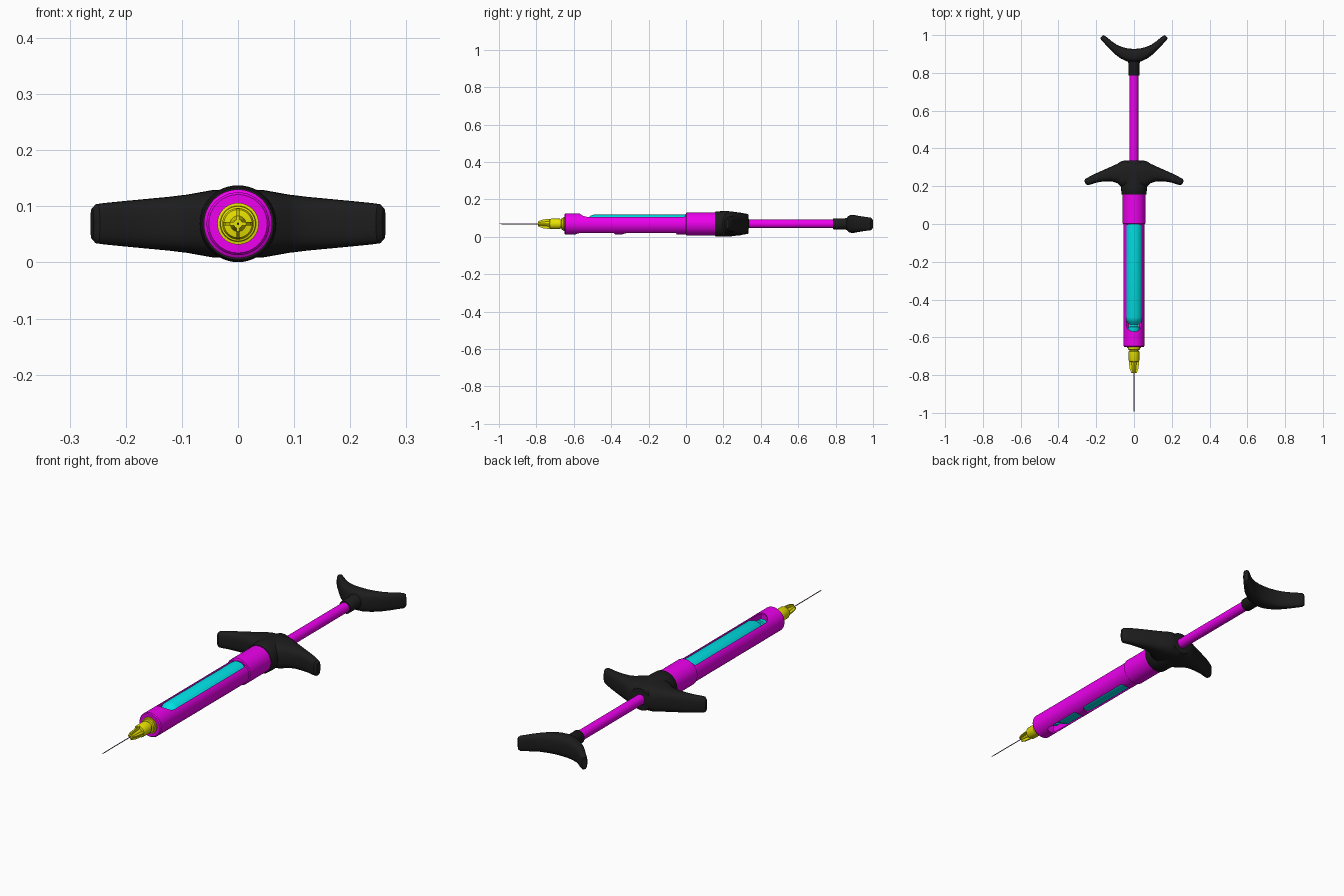
import bpy, bmesh, math
from mathutils import Matrix, Vector

if "Cube" in bpy.data.objects:
    bpy.data.objects.remove(bpy.data.objects["Cube"])

ZC = 0.069  # height of the long axis


def material(name, rgb):
    m = bpy.data.materials.new(name)
    m.diffuse_color = (*rgb, 1)
    m.use_nodes = True
    m.node_tree.nodes["Principled BSDF"].inputs["Base Color"].default_value = m.diffuse_color
    return m


PINK = material("magenta", (0.85, 0.0, 0.85))
CYAN = material("cyan", (0.0, 0.75, 0.78))
YELLOW = material("yellow", (0.8, 0.75, 0.0))
BLACK = material("black", (0.012, 0.012, 0.012))
STEEL = material("needle_steel", (0.3, 0.15, 0.33))


def finish(name, bm, mat, smooth=True):
    bmesh.ops.remove_doubles(bm, verts=bm.verts, dist=1e-6)
    bmesh.ops.recalc_face_normals(bm, faces=bm.faces)
    me = bpy.data.meshes.new(name)
    bm.to_mesh(me)
    bm.free()
    ob = bpy.data.objects.new(name, me)
    bpy.context.collection.objects.link(ob)
    me.materials.append(mat)
    if smooth:
        shade(ob)
    return ob


def activate(ob):
    bpy.ops.object.select_all(action='DESELECT')
    ob.select_set(True)
    bpy.context.view_layer.objects.active = ob


def shade(ob):
    activate(ob)
    bpy.ops.object.shade_smooth_by_angle(angle=math.radians(35))


def bridge(bm, a, b):
    n = len(a)
    for i in range(n):
        bm.faces.new((a[i], a[(i + 1) % n], b[(i + 1) % n], b[i]))


def lathe(name, profile, mat, closed=False, n=48):
    """Revolve (y, radius) points about the long axis."""
    bm = bmesh.new()
    rings = [[bm.verts.new((r * math.cos(2 * math.pi * i / n), y,
                            ZC + r * math.sin(2 * math.pi * i / n)))
              for i in range(n)] for y, r in profile]
    for a, b in zip(rings, rings[1:]):
        bridge(bm, a, b)
    if closed:
        bridge(bm, rings[-1], rings[0])
    else:
        bm.faces.new(rings[0])
        bm.faces.new(rings[-1])
    return finish(name, bm, mat)


def wings(name, half, mat, n=28, power=0.7):
    """Symmetric loft; each section = (rear x, rear y, front x, front y, half height)."""
    secs = [(-a, b, -c, d, h) for a, b, c, d, h in reversed(half[1:])] + half
    bm = bmesh.new()
    rings = []
    for ax, ay, bx, by, h in secs:
        a, b = Vector((ax, ay, ZC)), Vector((bx, by, ZC))
        ring = []
        for i in range(n):
            t = 2 * math.pi * i / n
            c, s = math.cos(t), math.sin(t)
            u = math.copysign(abs(c) ** power, c)
            w = math.copysign(abs(s) ** power, s)
            ring.append(bm.verts.new((a + b) / 2 + (a - b) / 2 * u + Vector((0, 0, h * w))))
        rings.append(ring)
    for a, b in zip(rings, rings[1:]):
        bridge(bm, a, b)
    bm.faces.new(rings[0])
    bm.faces.new(rings[-1])
    return finish(name, bm, mat)


def cut_slot(ob, y0, y1, hw, z0, z1):
    """Cut a round-ended slot vertically through one wall."""
    bm = bmesh.new()
    pts = []
    for yc, start in ((y0 + hw, math.pi), (y1 - hw * 0.25, 0)):
        ry = hw if yc < (y0 + y1) / 2 else hw * 0.25
        for i in range(13):
            t = start + math.pi * i / 12
            pts.append((hw * math.cos(t), yc + ry * math.sin(t)))
    lo = [bm.verts.new((x, y, z0)) for x, y in pts]
    hi = [bm.verts.new((x, y, z1)) for x, y in pts]
    bridge(bm, lo, hi)
    bm.faces.new(lo)
    bm.faces.new(hi)
    cutter = finish("slot_cutter", bm, PINK, False)
    cutter.hide_render = True
    mod = ob.modifiers.new("slot", 'BOOLEAN')
    mod.operation, mod.solver, mod.object = 'DIFFERENCE', 'EXACT', cutter
    activate(ob)
    bpy.ops.object.modifier_apply(modifier=mod.name)
    bpy.data.objects.remove(cutter)


# hollow barrel with a long top window and two lower windows
barrel = lathe("barrel", [(-0.65, 0.02), (-0.65, 0.052), (-0.645, 0.056), (0.0, 0.056),
                          (0.003, 0.061), (0.165, 0.061), (0.165, 0.05), (-0.625, 0.05),
                          (-0.625, 0.02)], PINK, closed=True)
cut_slot(barrel, -0.57, 0.0, 0.041, ZC, ZC + 0.1)
cut_slot(barrel, -0.59, -0.38, 0.026, ZC - 0.1, ZC)
cut_slot(barrel, -0.34, -0.05, 0.026, ZC - 0.1, ZC)
shade(barrel)

# glass cartridge with neck and cap
lathe("cartridge", [(-0.57, 0.0), (-0.57, 0.028), (-0.565, 0.031), (-0.545, 0.031),
                    (-0.543, 0.025), (-0.532, 0.025), (-0.52, 0.036), (-0.51, 0.044),
                    (-0.495, 0.049), (0.0, 0.049), (0.0, 0.0)], CYAN)

# needle and its hub
lathe("needle", [(-1.0, 0.0005), (-0.985, 0.002), (-0.6, 0.002)], STEEL, n=12)
lathe("needle_hub", [(-0.79, 0.004), (-0.79, 0.008), (-0.73, 0.014), (-0.728, 0.025),
                     (-0.722, 0.028), (-0.675, 0.028), (-0.673, 0.024), (-0.667, 0.024),
                     (-0.665, 0.031), (-0.657, 0.032), (-0.656, 0.037), (-0.645, 0.037)], YELLOW)
bm = bmesh.new()
for k in range(4):  # tapered fins round the hub nose
    rot = Matrix.Rotation(k * math.pi / 2, 4, 'Y')
    sides = []
    for x in (-0.003, 0.003):
        sides.append([bm.verts.new(rot @ Vector((x, y, z)) + Vector((0, 0, ZC)))
                      for y, z in ((-0.79, 0), (-0.79, 0.014), (-0.765, 0.023),
                                   (-0.735, 0.027), (-0.725, 0.027), (-0.725, 0))])
    bridge(bm, *sides)
    for s in sides:
        bm.faces.new(s)
fins = finish("hub_fins", bm, YELLOW, False)

# finger grip: collar plus swept wings
lathe("grip_collar", [(0.155, 0.055), (0.155, 0.064), (0.16, 0.067), (0.192, 0.068), (0.2, 0.0685),
                      (0.235, 0.0675), (0.29, 0.060), (0.33, 0.053), (0.335, 0.05), (0.336, 0.0)], BLACK)
wings("finger_grip", [(0, 0.337, 0, 0.19, 0.062), (0.045, 0.337, 0.045, 0.19, 0.060),
                      (0.068, 0.332, 0.068, 0.196, 0.056), (0.09, 0.318, 0.09, 0.217, 0.052),
                      (0.125, 0.302, 0.12, 0.226, 0.048), (0.17, 0.282, 0.16, 0.226, 0.044),
                      (0.215, 0.262, 0.20, 0.219, 0.040), (0.245, 0.246, 0.23, 0.209, 0.037),
                      (0.258, 0.238, 0.246, 0.206, 0.035), (0.263, 0.230, 0.257, 0.213, 0.027)], BLACK)

# plunger rod
lathe("plunger_rod", [(0.0, 0.0), (0.0, 0.023), (0.8, 0.023), (0.8, 0.0)], PINK, n=32)

# thumb rest: socket plus crescent
lathe("thumb_socket", [(0.787, 0.0), (0.787, 0.028), (0.79, 0.03), (0.85, 0.030),
                       (0.87, 0.036), (0.9, 0.036), (0.9, 0.0)], BLACK)
wings("thumb_rest", [(0, 0.927, 0, 0.856, 0.048), (0.03, 0.929, 0.033, 0.859, 0.047),
                     (0.06, 0.936, 0.07, 0.876, 0.045), (0.09, 0.948, 0.105, 0.902, 0.042),
                     (0.115, 0.965, 0.133, 0.930, 0.039), (0.138, 0.984, 0.157, 0.957, 0.036),
                     (0.154, 0.996, 0.174, 0.975, 0.034), (0.164, 1.0, 0.178, 0.985, 0.027)], BLACK)
